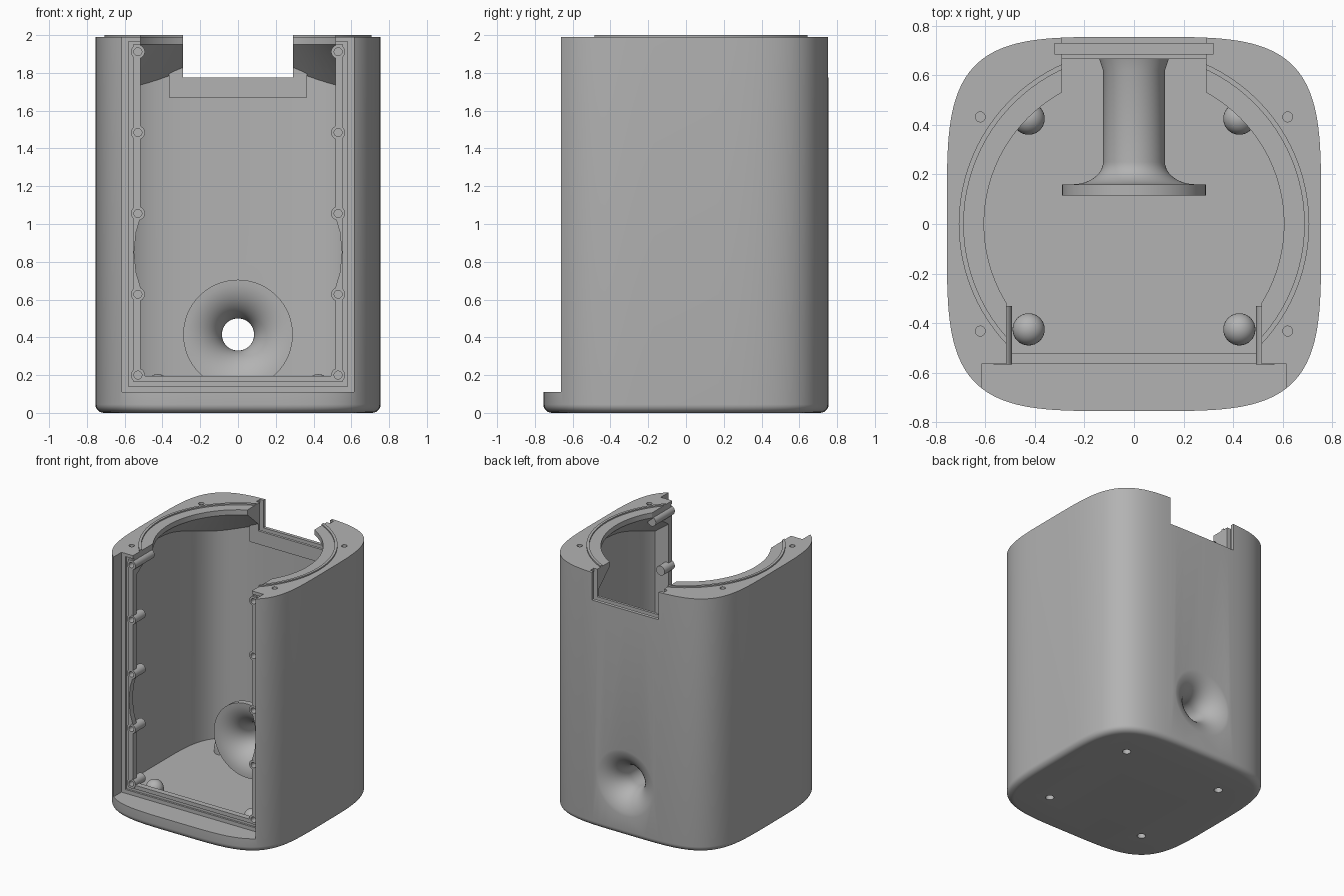
import bpy, bmesh, math
from mathutils import Matrix, Vector

cube = bpy.data.objects.get("Cube")
if cube:
    bpy.data.objects.remove(cube, do_unlink=True)

grey = bpy.data.materials.new("light_grey_plastic")
grey.use_nodes = True
grey.diffuse_color = (0.45, 0.45, 0.45, 1)
grey.node_tree.nodes["Principled BSDF"].inputs["Base Color"].default_value = (0.45, 0.45, 0.45, 1)


def finish(name, bm):
    bmesh.ops.recalc_face_normals(bm, faces=bm.faces)
    mesh = bpy.data.meshes.new(name)
    bm.to_mesh(mesh)
    bm.free()
    mesh.materials.append(grey)
    ob = bpy.data.objects.new(name, mesh)
    bpy.context.collection.objects.link(ob)
    return ob


def box(name, x0, x1, y0, y1, z0, z1):
    bm = bmesh.new()
    bmesh.ops.create_cube(bm, size=1)
    for v in bm.verts:
        v.co = Vector(((x0 + x1) / 2 + v.co.x * (x1 - x0),
                       (y0 + y1) / 2 + v.co.y * (y1 - y0),
                       (z0 + z1) / 2 + v.co.z * (z1 - z0)))
    return finish(name, bm)


def squircle_loft(name, rings, count=144, power=4.2):
    """Stack rounded-square rings given as (half width, height)."""
    bm = bmesh.new()
    loops = []
    for half, z in rings:
        loop = []
        for i in range(count):
            a = math.tau * i / count
            c, s = math.cos(a), math.sin(a)
            loop.append(bm.verts.new((math.copysign(abs(c) ** (2 / power), c) * half,
                                      math.copysign(abs(s) ** (2 / power), s) * half, z)))
        loops.append(loop)
    for low, high in zip(loops, loops[1:]):
        for i in range(count):
            j = (i + 1) % count
            bm.faces.new((low[i], low[j], high[j], high[i]))
    bm.faces.new(loops[0])
    bm.faces.new(loops[-1])
    return finish(name, bm)


def revolve(name, profile, at=(0, 0, 0), along_y=False, steps=96):
    """Closed profile of (radius, height), spun about z or about y."""
    bm = bmesh.new()
    loops = []
    for r, h in profile:
        n = steps if r > 0 else 1
        loops.append([bm.verts.new((r * math.cos(math.tau * i / steps),
                                    r * math.sin(math.tau * i / steps), h)) for i in range(n)])
    for a, b in zip(loops, loops[1:] + loops[:1]):
        for i in range(steps):
            j = (i + 1) % steps
            face = dict.fromkeys((a[i % len(a)], a[j % len(a)], b[j % len(b)], b[i % len(b)]))
            if len(face) > 2:
                bm.faces.new(list(face))
    if along_y:
        bm.transform(Matrix.Rotation(-math.pi / 2, 4, 'X'))
    bm.transform(Matrix.Translation(at))
    return finish(name, bm)


def rod(name, r, h0, h1, at, along_y=False):
    return revolve(name, [(0, h0), (r, h0), (r, h1), (0, h1)], at, along_y, 32)


def combine(target, tool, operation='DIFFERENCE', keep=False):
    mod = target.modifiers.new("cut", 'BOOLEAN')
    mod.operation = operation
    mod.solver = 'EXACT'
    mod.object = tool
    bpy.context.view_layer.objects.active = target
    bpy.ops.object.modifier_apply(modifier=mod.name)
    if not keep:
        bpy.data.objects.remove(tool, do_unlink=True)


# Outer shell with a rounded bottom edge
edge = 0.045
rings = [(0.755 - edge * (1 - math.sin(t * math.pi / 12)),
          edge * (1 - math.cos(t * math.pi / 12))) for t in range(7)]
shell = squircle_loft("cabinet_shell", rings + [(0.755, 1.99)])

# Raised ring around the round top opening
combine(shell, revolve("ring", [(0.687, 1.9), (0.707, 1.9), (0.707, 2), (0.687, 2)]), 'UNION')

# Hollow inside, closing at a slope towards the top opening
cavity = squircle_loft("cavity", [(0.69, 0.1), (0.69, 2.2)])
combine(cavity, revolve("slope", [(0, 0), (1.2, 0), (1.2, 1.355), (0.605, 1.95),
                                  (0.605, 2.1), (0, 2.1)]), 'INTERSECT')
combine(cavity, box("front_limit", -1, 1, -1, -0.52, 0, 3))
combine(shell, cavity)

# Guide block around the rear notch, then the notch and its slide groove
combine(shell, box("guide", -0.365, 0.365, 0.665, 0.715, 1.67, 1.96), 'UNION')
combine(shell, box("notch", -0.29, 0.29, 0.4, 1, 1.775, 2.2))
combine(shell, box("slide_groove", -0.32, 0.32, 0.685, 0.728, 1.74, 2.2))

# Front recess, opening and seal groove
combine(shell, box("recess", -0.615, 0.615, -1, -0.565, 0.11, 2.2))
combine(shell, box("opening", -0.515, 0.515, -0.9, -0.2, 0.195, 2.2))
seal = box("seal", -0.58, 0.58, -0.6, -0.55, 0.14, 1.965)
combine(seal, box("seal_inner", -0.555, 0.555, -0.7, -0.5, 0.165, 1.95))
combine(shell, seal)
combine(shell, rod("driver_clearance", 0.55, -0.9, -0.4, (0, 0, 0.85), True))

# Screw holes in the top and the bottom
for sx in (-1, 1):
    for sy in (-1, 1):
        combine(shell, rod("top_hole", 0.02, 1.9, 2.2, (sx * 0.62, sy * 0.432, 0)))
        combine(shell, rod("foot_hole", 0.03, -0.1, 0.08, (sx * 0.425, sy * 0.425, 0)))

# Flared port through the back wall
port_z = 0.415
quarter = [math.sin(i * math.pi / 24) for i in range(13)]


def flare(r_end, r_neck, y_end, y_neck):
    return [(r_end - (r_end - r_neck) * s,
             y_neck + (y_end - y_neck) * math.sqrt(max(0, 1 - s * s))) for s in quarter]


outer = [(0, 0.115), (0.29, 0.115), (0.29, 0.16)] + flare(0.25, 0.125, 0.16, 0.25)
outer += [(0.125, 0.62), (0.15, 0.695), (0, 0.695)]
bore = [(0, 0), (0.285, 0)] + flare(0.285, 0.085, 0.115, 0.3)
bore += flare(0.285, 0.085, 0.757, 0.57)[::-1] + [(0.285, 0.9), (0, 0.9)]
port = revolve("port_tube", outer, (0, 0, port_z), True)
bore_cutter = revolve("port_bore", bore, (0, 0, port_z), True)
combine(port, bore_cutter, keep=True)
combine(shell, bore_cutter)
parts = [shell, port]

# Screw bosses on both sides of the front opening
for side, sx in (("left", 1), ("right", -1)):
    for i in range(5):
        at = (sx * 0.53, 0, 0.2 + i * 0.428)
        end = -0.33 if i == 4 else -0.44
        boss = rod(f"{side}_screw_boss_{i + 1}", 0.037, -0.566, end, at, True)
        hole = rod("boss_hole", 0.021, -0.7, -0.48, at, True)
        combine(boss, hole, keep=True)
        combine(shell, hole)
        parts.append(boss)

    # Domed posts on the floor over the foot holes
    for place, sy in (("front", -1), ("back", 1)):
        dome = [(0.065 * math.cos(i * math.pi / 16), 0.14 + 0.065 * math.sin(i * math.pi / 16))
                for i in range(8)]
        parts.append(revolve(f"{place}_{side}_floor_post", [(0, 0.09), (0.065, 0.09)] + dome + [(0, 0.205)],
                             (sx * 0.425, sy * 0.425, 0), steps=32))

# Smooth curved faces, sharp edges kept
bpy.ops.object.select_all(action='DESELECT')
for ob in parts:
    ob.select_set(True)
bpy.context.view_layer.objects.active = shell
bpy.ops.object.shade_smooth_by_angle(angle=math.radians(30))
